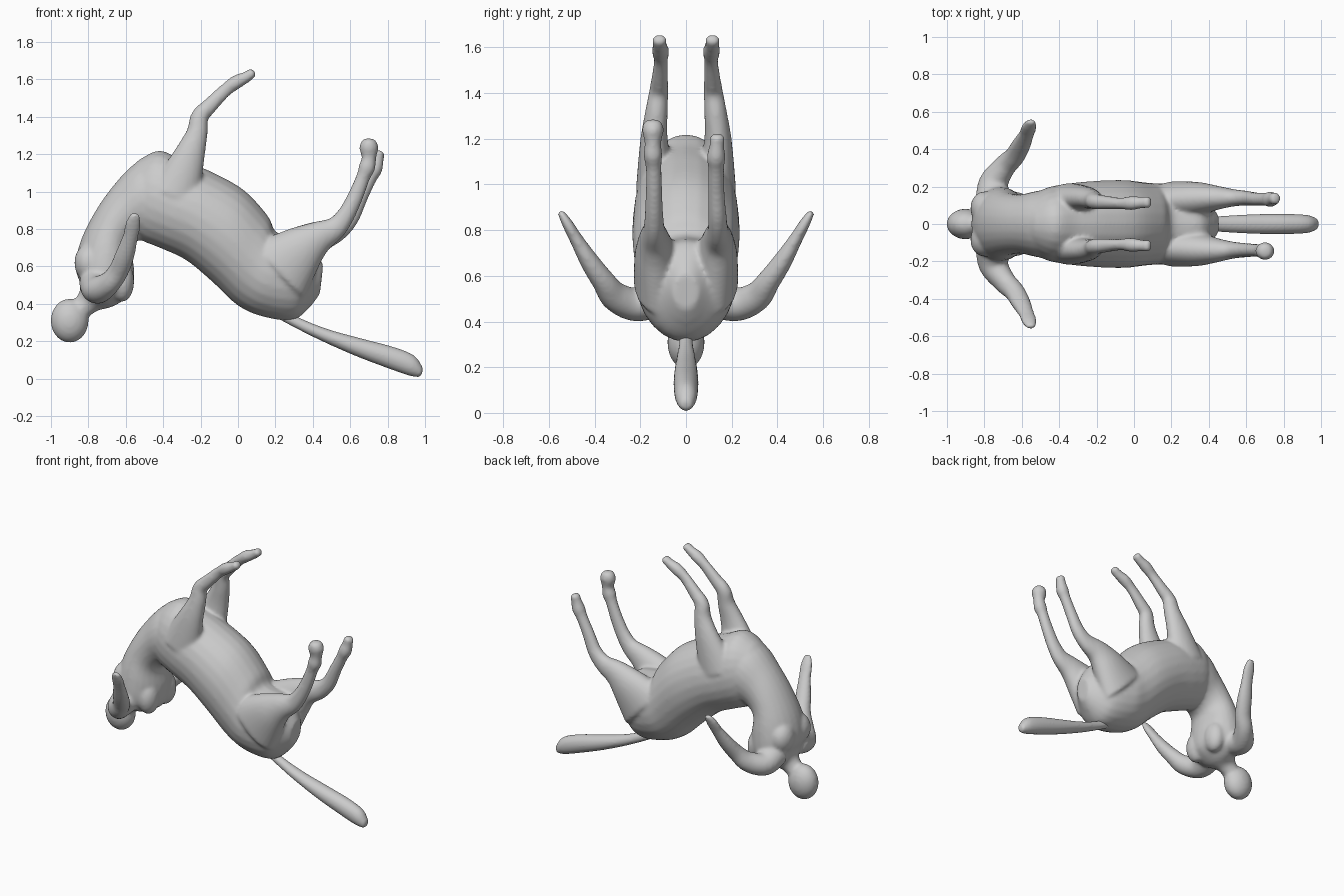
import bpy, bmesh
from math import sin, cos, pi
from mathutils import Vector

SIDES, STEPS = 24, 5


def spline(rows):
    """Catmull-Rom through rows of numbers."""
    out = []
    n = len(rows)
    for i in range(n - 1):
        p = [rows[max(i - 1, 0)], rows[i], rows[i + 1], rows[min(i + 2, n - 1)]]
        for s in range(STEPS):
            t = s / STEPS
            out.append([0.5 * (2 * b + (c - a) * t + (2 * a - 5 * b + 4 * c - d) * t * t
                               + (3 * b - a - 3 * c + d) * t ** 3) for a, b, c, d in zip(*p)])
    out.append(list(rows[-1]))
    return out


def skin(bm, rings):
    """Closed surface through rings given as (centre, half axis, half axis)."""
    def rounded(end, inner):
        c, u, v = end
        d = (c - inner[0]).normalized() * min(u.length, v.length) * 0.35
        return (c + d, u * 0.6, v * 0.6)
    rings = [rounded(rings[0], rings[1])] + rings + [rounded(rings[-1], rings[-2])]
    loops = [[bm.verts.new(c + u * cos(2 * pi * k / SIDES) + v * sin(2 * pi * k / SIDES))
              for k in range(SIDES)] for c, u, v in rings]
    faces = [bm.faces.new(loops[0]), bm.faces.new(loops[-1][::-1])]
    for a, b in zip(loops, loops[1:]):
        for k in range(SIDES):
            j = (k + 1) % SIDES
            faces.append(bm.faces.new((a[k], b[k], b[j], a[j])))
    bmesh.ops.recalc_face_normals(bm, faces=faces)


def trunk(bm, rows):
    """Rows: outline point x,z / opposite outline point x,z / half width in y."""
    skin(bm, [(Vector(((ax + bx) / 2, 0, (az + bz) / 2)),
               Vector(((ax - bx) / 2, 0, (az - bz) / 2)), Vector((0, w, 0)))
              for ax, az, bx, bz, w in spline(rows)])


def limb(bm, rows, ref, side=1):
    """Rows: x, y, z, radius along ref, radius across it."""
    pts = spline(rows)
    pos = [Vector((p[0], p[1] * side, p[2])) for p in pts]
    rings = []
    for i, p in enumerate(pts):
        t = (pos[min(i + 1, len(pos) - 1)] - pos[max(i - 1, 0)]).normalized()
        u = (ref - t * ref.dot(t)).normalized()
        rings.append((pos[i], u * p[3], t.cross(u) * p[4]))
    skin(bm, rings)


def ball(bm, centre, radii):
    res = bmesh.ops.create_uvsphere(bm, u_segments=24, v_segments=16, radius=1)
    for v in res["verts"]:
        v.co = Vector(centre) + Vector(a * b for a, b in zip(v.co, radii))


def finish(bm, name, voxel, smooth):
    """Fuse overlapping volumes into one smooth skin."""
    me = bpy.data.meshes.new(name)
    bm.to_mesh(me)
    bm.free()
    ob = bpy.data.objects.new(name, me)
    bpy.context.collection.objects.link(ob)
    r = ob.modifiers.new("fuse", "REMESH")
    r.mode, r.voxel_size, r.use_smooth_shade = "VOXEL", voxel, True
    s = ob.modifiers.new("soften", "SMOOTH")
    s.factor, s.iterations = 0.5, smooth
    return ob


X, Y = Vector((1, 0, 0)), Vector((0, 1, 0))
bm = bmesh.new()

# horse barrel, rump to chest
trunk(bm, [(0.43, 0.66, 0.40, 0.40, 0.09), (0.36, 0.75, 0.30, 0.315, 0.18),
           (0.21, 0.78, 0.14, 0.33, 0.215), (0.16, 0.87, 0.0, 0.39, 0.22),
           (0.03, 1.01, -0.14, 0.52, 0.235), (-0.15, 1.11, -0.28, 0.635, 0.23),
           (-0.30, 1.17, -0.42, 0.70, 0.215), (-0.42, 1.22, -0.53, 0.75, 0.19),
           (-0.53, 1.17, -0.60, 0.85, 0.13)])

# human torso, waist to neck
trunk(bm, [(-0.42, 1.19, -0.30, 0.90, 0.15), (-0.55, 1.15, -0.42, 0.78, 0.18),
           (-0.66, 1.04, -0.53, 0.74, 0.16), (-0.76, 0.90, -0.57, 0.69, 0.165),
           (-0.84, 0.74, -0.555, 0.58, 0.19), (-0.87, 0.60, -0.57, 0.46, 0.195),
           (-0.845, 0.51, -0.66, 0.39, 0.14), (-0.85, 0.46, -0.745, 0.365, 0.065),
           (-0.89, 0.40, -0.80, 0.33, 0.055)])

# head
ball(bm, (-0.90, 0, 0.31), (0.102, 0.082, 0.118))

# arms, chest and shoulder muscles, front legs
arm = [(-0.75, 0.12, 0.51, 0.10, 0.09), (-0.75, 0.22, 0.475, 0.08, 0.075),
       (-0.69, 0.31, 0.51, 0.06, 0.065), (-0.64, 0.36, 0.575, 0.055, 0.052),
       (-0.605, 0.42, 0.66, 0.052, 0.043), (-0.575, 0.48, 0.76, 0.042, 0.03),
       (-0.56, 0.52, 0.83, 0.042, 0.024), (-0.55, 0.55, 0.88, 0.025, 0.015)]
front_leg = [(-0.34, 0.13, 0.98, 0.09, 0.14), (-0.265, 0.14, 1.18, 0.062, 0.088),
             (-0.22, 0.13, 1.31, 0.05, 0.058), (-0.205, 0.12, 1.40, 0.043, 0.048),
             (-0.15, 0.115, 1.46, 0.037, 0.042), (-0.07, 0.11, 1.54, 0.031, 0.036),
             (-0.01, 0.112, 1.585, 0.038, 0.038), (0.04, 0.115, 1.61, 0.031, 0.031),
             (0.08, 0.117, 1.637, 0.033, 0.027)]
for side in (-1, 1):
    limb(bm, arm, X, side)
    limb(bm, front_leg, Y, side)
    ball(bm, (-0.80, side * 0.085, 0.62), (0.075, 0.09, 0.10))
    ball(bm, (-0.62, side * 0.09, 0.52), (0.065, 0.08, 0.11))

# hind legs: same thigh, slightly different lower legs
thigh = [(0.22, 0.125, 0.58, 0.105, 0.20), (0.34, 0.135, 0.69, 0.09, 0.135),
         (0.43, 0.14, 0.755, 0.068, 0.09)]
near_shank = [(0.52, 0.14, 0.805, 0.047, 0.062), (0.58, 0.14, 0.88, 0.04, 0.048),
              (0.63, 0.14, 0.98, 0.036, 0.042), (0.67, 0.142, 1.08, 0.035, 0.038),
              (0.69, 0.145, 1.13, 0.042, 0.045), (0.70, 0.145, 1.18, 0.036, 0.039),
              (0.70, 0.145, 1.235, 0.048, 0.052), (0.703, 0.145, 1.27, 0.042, 0.04)]
far_shank = [(0.53, 0.14, 0.795, 0.047, 0.062), (0.60, 0.138, 0.86, 0.04, 0.048),
             (0.655, 0.133, 0.97, 0.036, 0.04), (0.705, 0.132, 1.07, 0.035, 0.037),
             (0.73, 0.132, 1.12, 0.042, 0.042), (0.745, 0.135, 1.17, 0.032, 0.035),
             (0.755, 0.137, 1.21, 0.035, 0.03)]
limb(bm, thigh + near_shank, Y, -1)
limb(bm, thigh + far_shank, Y, 1)
finish(bm, "body_and_limbs", 0.011, 8)

# tail
bm = bmesh.new()
trunk(bm, [(0.24, 0.38, 0.20, 0.33, 0.03), (0.33, 0.325, 0.29, 0.28, 0.03),
           (0.48, 0.265, 0.44, 0.205, 0.042), (0.66, 0.215, 0.62, 0.125, 0.052),
           (0.83, 0.17, 0.79, 0.06, 0.054), (0.94, 0.125, 0.91, 0.018, 0.048),
           (0.985, 0.065, 0.965, 0.008, 0.03)])
finish(bm, "tail", 0.009, 3)
